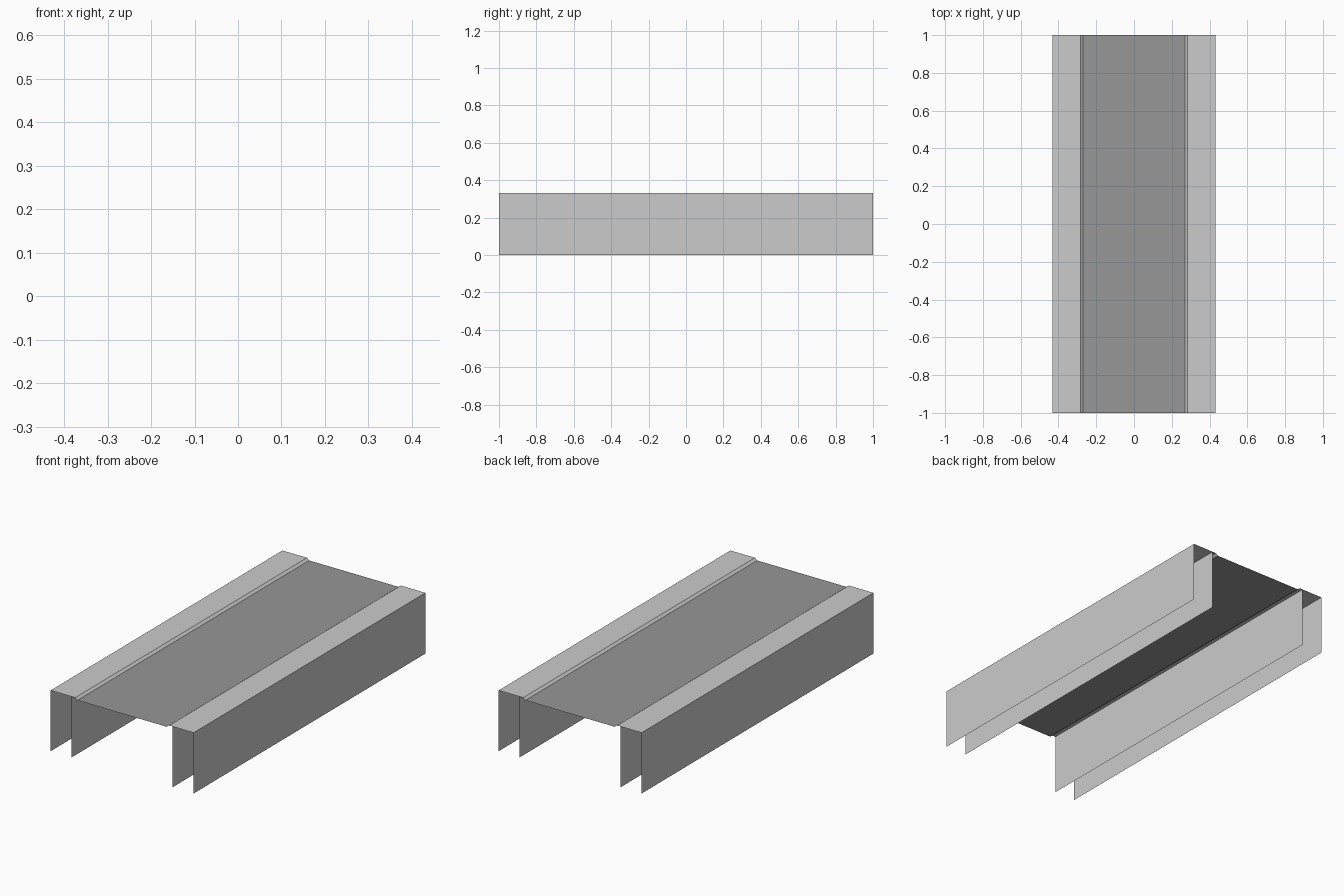
import bpy

if "Cube" in bpy.data.objects:
    bpy.data.objects.remove(bpy.data.objects["Cube"])

LENGTH = 2.0
H = 0.332          # top of the side rails
DECK_Z = 0.321     # slightly sunken deck


def sheet(name, profile, material=None):
    """Extrude an open (x, z) profile along y as a thin sheet."""
    n = len(profile)
    verts = [(x, y, z) for y in (-LENGTH / 2, LENGTH / 2) for x, z in profile]
    faces = [(i, i + 1, n + i + 1, n + i) for i in range(n - 1)]
    mesh = bpy.data.meshes.new(name)
    mesh.from_pydata(verts, [], faces)
    if material:
        mesh.materials.append(material)
    obj = bpy.data.objects.new(name, mesh)
    bpy.context.collection.objects.link(obj)
    return obj


def mirror_x(obj):
    mod = obj.modifiers.new("mirror", 'MIRROR')
    mod.use_axis[0] = True
    mod.use_mirror_merge = False


dark = bpy.data.materials.new("dark_deck")
dark.diffuse_color = (0.31, 0.31, 0.31, 1)
dark.use_nodes = True
dark.node_tree.nodes["Principled BSDF"].inputs["Base Color"].default_value = dark.diffuse_color

# Sunken dark deck between the rails
sheet("deck", [(-0.27, DECK_Z), (0.27, DECK_Z)], dark)

# Outer wall, flat rail top and the small bevel down to the deck
mirror_x(sheet("side_rail", [(0.27, DECK_Z), (0.284, H), (0.305, H), (0.432, H), (0.432, 0)]))

# Inner wall hanging under the rail, facing the centre
mirror_x(sheet("inner_wall", [(0.305, 0), (0.305, H)]))
